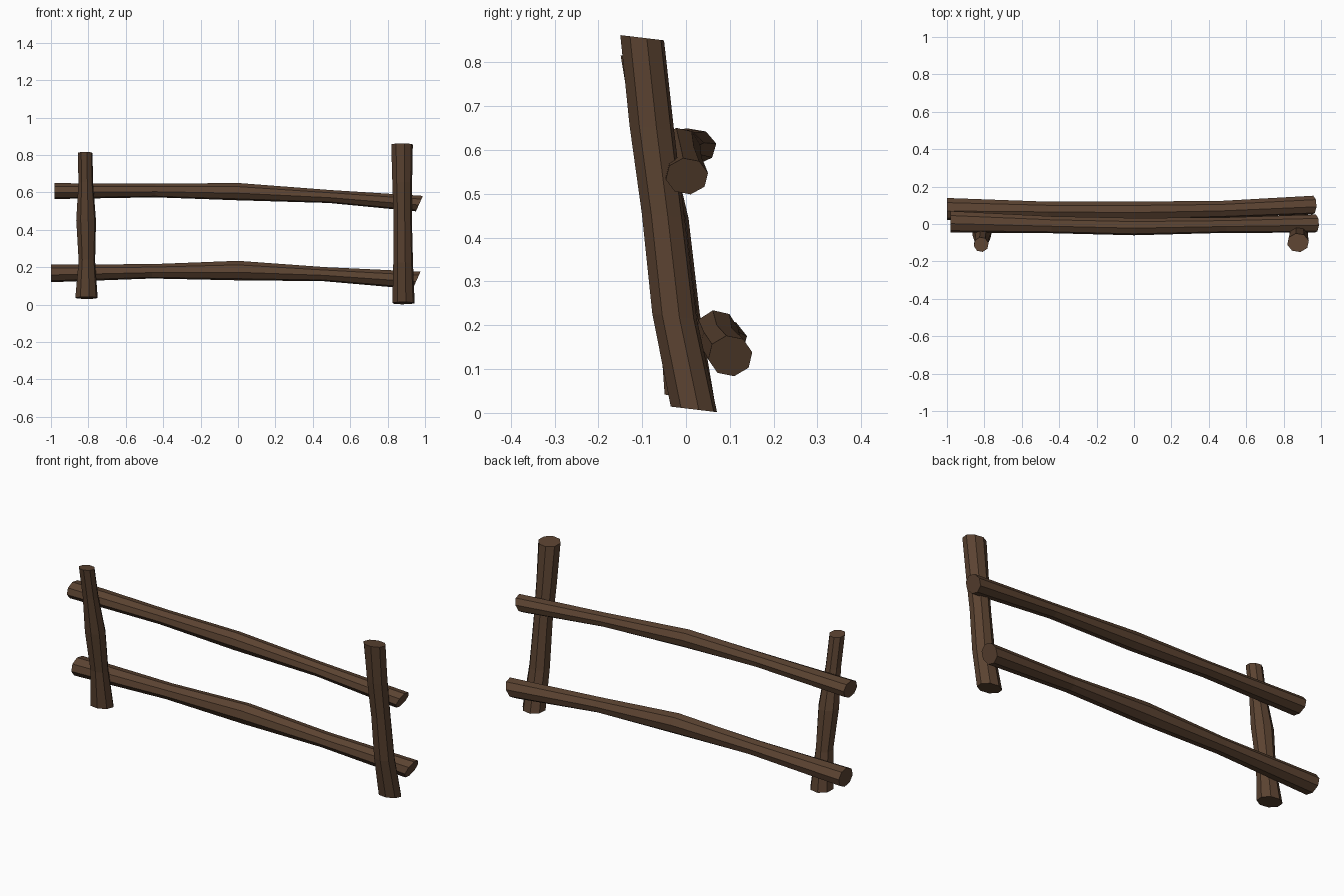
import bpy, bmesh, math
from mathutils import Vector

wood = bpy.data.materials.new("dark_wood")
wood.diffuse_color = (0.105, 0.056, 0.031, 1)

SIDES = 8


def log(name, rings, along, turn):
    """Skin octagonal rings (x, y, z, half width, half depth, end tilt) along an axis."""
    bm = bmesh.new()
    loops = []
    for x, y, z, ra, rb, tilt in rings:
        loop = []
        for i in range(SIDES):
            t = 2 * math.pi * i / SIDES + math.radians(turn)
            a, b = ra * math.cos(t), rb * math.sin(t)
            offset = (a, b, tilt * b) if along == 'Z' else (tilt * b, a, b)
            loop.append(bm.verts.new(Vector((x, y, z)) + Vector(offset)))
        loops.append(loop)
    for lo, hi in zip(loops, loops[1:]):
        for i in range(SIDES):
            j = (i + 1) % SIDES
            bm.faces.new((lo[i], lo[j], hi[j], hi[i]))
    bm.faces.new(loops[0][::-1])
    bm.faces.new(loops[-1])
    bmesh.ops.recalc_face_normals(bm, faces=bm.faces)
    mesh = bpy.data.meshes.new(name)
    bm.to_mesh(mesh)
    bm.free()
    mesh.materials.append(wood)
    ob = bpy.data.objects.new(name, mesh)
    bpy.context.collection.objects.link(ob)
    return ob


# Leaning posts
log("left_post", [
    (-0.810, 0.008, 0.036, 0.061, 0.058, -0.10),
    (-0.808, -0.016, 0.235, 0.045, 0.048, -0.12),
    (-0.812, -0.046, 0.450, 0.054, 0.053, -0.12),
    (-0.814, -0.082, 0.650, 0.040, 0.041, -0.12),
    (-0.817, -0.110, 0.812, 0.040, 0.040, -0.10)], 'Z', 12)
log("right_post", [
    (0.885, 0.018, 0.008, 0.061, 0.054, -0.12),
    (0.883, -0.026, 0.220, 0.054, 0.052, -0.12),
    (0.881, -0.052, 0.450, 0.050, 0.050, -0.12),
    (0.878, -0.078, 0.650, 0.054, 0.052, -0.12),
    (0.877, -0.100, 0.856, 0.059, 0.051, -0.12)], 'Z', 12)

# Horizontal rails behind the posts
log("upper_rail", [
    (-0.980, 0.012, 0.607, 0.058, 0.043, 0.0),
    (-0.440, -0.004, 0.610, 0.046, 0.037, 0.0),
    (0.000, -0.014, 0.604, 0.047, 0.047, 0.0),
    (0.490, -0.006, 0.578, 0.042, 0.035, 0.15),
    (0.970, 0.002, 0.540, 0.049, 0.042, 0.45)], 'X', 10)
log("lower_rail", [
    (-1.000, 0.080, 0.167, 0.060, 0.048, 0.0),
    (-0.460, 0.073, 0.178, 0.047, 0.039, 0.0),
    (0.000, 0.070, 0.182, 0.051, 0.053, 0.0),
    (0.460, 0.078, 0.163, 0.046, 0.038, 0.15),
    (0.955, 0.101, 0.130, 0.051, 0.047, 0.45)], 'X', 10)
